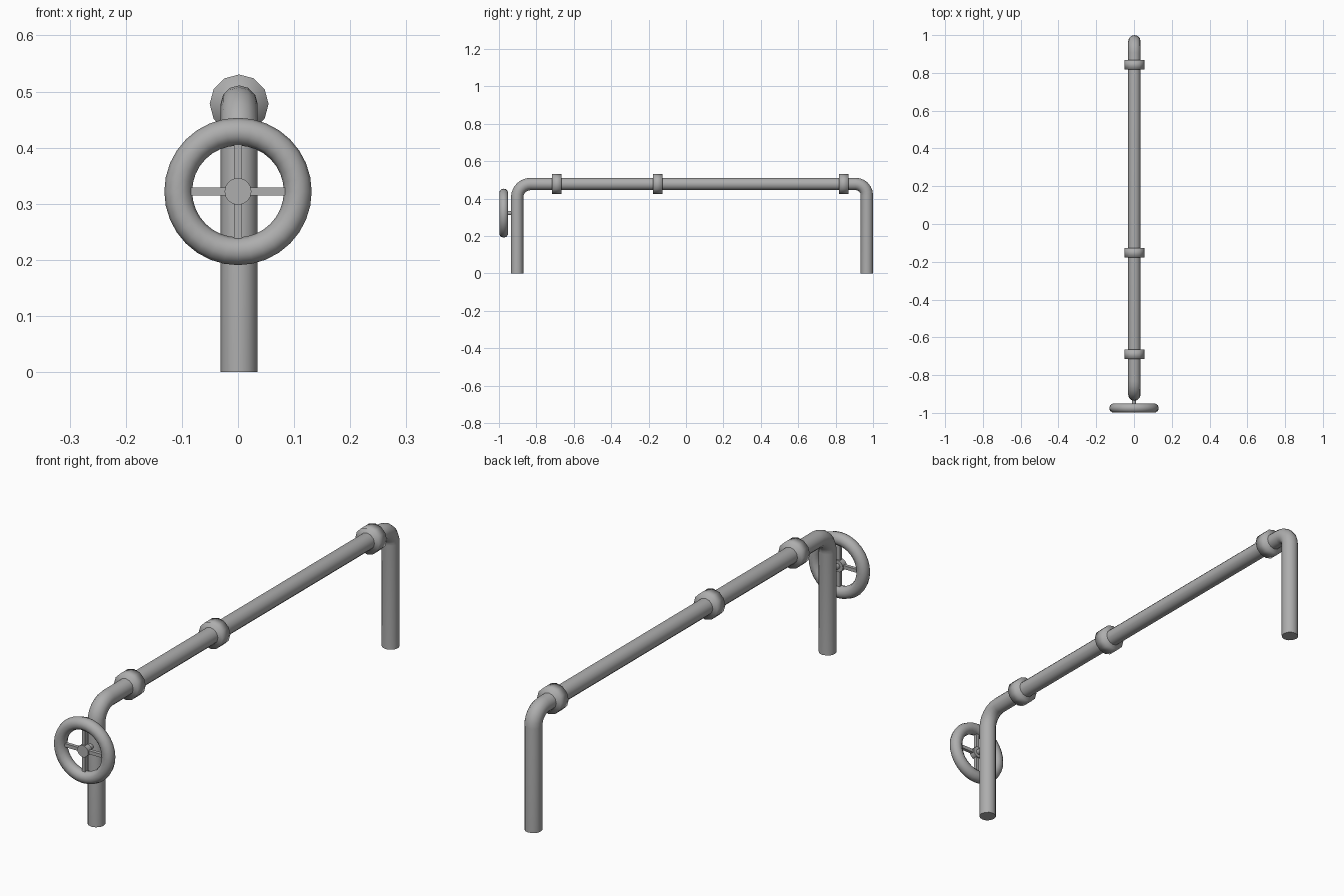
import bpy, bmesh, math
from mathutils import Vector, Matrix

if "Cube" in bpy.data.objects:
    bpy.data.objects.remove(bpy.data.objects["Cube"])

grey = bpy.data.materials.new("pipe grey")
grey.diffuse_color = (0.42, 0.42, 0.42, 1)
grey.use_nodes = True
grey.node_tree.nodes["Principled BSDF"].inputs["Base Color"].default_value = grey.diffuse_color

PX, PZ, PR = 0.002, 0.478, 0.033      # pipe axis x, run height, radius
Y0, Y1 = -0.903, 0.967                # leg positions
WY, WZ = -0.9745, 0.322               # wheel centre


def finish(name, bm, angle=None):
    bmesh.ops.recalc_face_normals(bm, faces=bm.faces)
    me = bpy.data.meshes.new(name)
    bm.to_mesh(me)
    bm.free()
    ob = bpy.data.objects.new(name, me)
    bpy.context.collection.objects.link(ob)
    me.materials.append(grey)
    bpy.ops.object.select_all(action='DESELECT')
    ob.select_set(True)
    bpy.context.view_layer.objects.active = ob
    if angle:
        bpy.ops.object.shade_smooth_by_angle(angle=math.radians(angle))
    return ob


def cylinder_y(name, x, z, ya, yb, r, n, angle=40):
    bm = bmesh.new()
    m = Matrix.Translation((x, (ya + yb) / 2, z)) @ Matrix.Rotation(math.pi / 2, 4, 'X')
    bmesh.ops.create_cone(bm, cap_ends=True, segments=n, radius1=r, radius2=r,
                          depth=yb - ya, matrix=m)
    return finish(name, bm, angle)


# Main pipe: two legs, two elbows and the long run, swept along one path
def elbow(cy, cz, r, a0, a1, steps=6):
    out = []
    for i in range(steps + 1):
        a = math.radians(a0 + (a1 - a0) * i / steps)
        out.append((cy + r * math.cos(a), cz + r * math.sin(a), a - math.pi / 2))
    return out


R0, R1 = 0.072, 0.06
path = [(Y0, 0, math.pi / 2)]
path += elbow(Y0 + R0, PZ - R0, R0, 180, 90)
path += elbow(Y1 - R1, PZ - R1, R1, 90, 0)
path += [(Y1, 0, -math.pi / 2)]
SIDES = 12
bm = bmesh.new()
rings = []
for y, z, t in path:
    ny, nz = -math.sin(t), math.cos(t)
    ring = []
    for k in range(SIDES):
        a = 2 * math.pi * k / SIDES
        u, v = PR * math.cos(a), PR * math.sin(a)
        ring.append(bm.verts.new((PX + u, y + ny * v, z + nz * v)))
    rings.append(ring)
for a, b in zip(rings, rings[1:]):
    for k in range(SIDES):
        j = (k + 1) % SIDES
        bm.faces.new((a[k], a[j], b[j], b[k]))
bm.faces.new(rings[0])
bm.faces.new(rings[-1])
finish("pipe", bm, 40)

# Coupling collars
for i, y in enumerate((-0.69, -0.152, 0.843)):
    cylinder_y(f"collar_{i + 1}", PX, PZ, y - 0.0255, y + 0.0255, 0.0525, 12, 100)

# Hand wheel rim
bm = bmesh.new()
MAJ, MIN, NM, NS = 0.1065, 0.0248, 32, 10
rings = []
for i in range(NM):
    a = 2 * math.pi * i / NM
    ring = []
    for k in range(NS):
        b = 2 * math.pi * k / NS
        r = MAJ + MIN * math.cos(b)
        ring.append(bm.verts.new((r * math.cos(a), WY + MIN * math.sin(b), WZ + r * math.sin(a))))
    rings.append(ring)
for i in range(NM):
    a, b = rings[i], rings[(i + 1) % NM]
    for k in range(NS):
        j = (k + 1) % NS
        bm.faces.new((a[k], a[j], b[j], b[k]))
finish("wheel_rim", bm, 50)

# Hub and stem reaching the pipe
cylinder_y("wheel_hub", 0, WZ, WY - 0.012, WY + 0.012, 0.024, 16)
cylinder_y("wheel_stem", 0, WZ, WY, Y0, 0.011, 12)

# Four spokes
for i in range(4):
    bm = bmesh.new()
    m = (Matrix.Translation((0, WY, WZ)) @ Matrix.Rotation(i * math.pi / 2, 4, 'Y')
         @ Matrix.Translation((0.052, 0, 0)) @ Matrix.Diagonal((0.08, 0.014, 0.014, 1)))
    bmesh.ops.create_cube(bm, size=1, matrix=m)
    finish(f"wheel_spoke_{i + 1}", bm)
